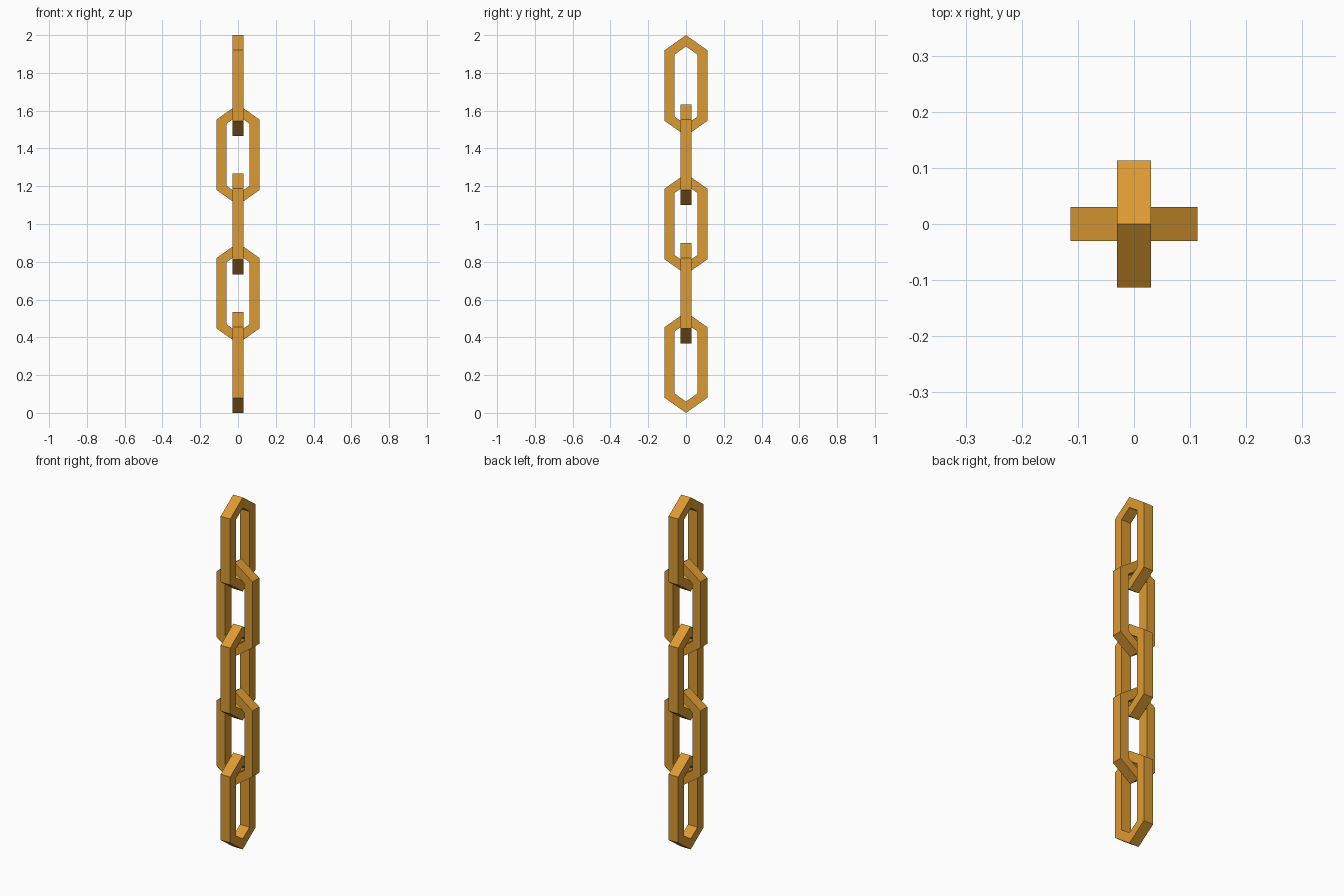
import bpy
import bmesh
from math import pi

cube = bpy.data.objects.get("Cube")
if cube:
    bpy.data.objects.remove(cube, do_unlink=True)

LINKS = 5
HEIGHT = 0.534
PITCH = (2 - HEIGHT) / (LINKS - 1)
THICK = 0.06

# Golden metal
gold = bpy.data.materials.new("golden_metal")
gold.use_nodes = True
color = (0.72, 0.325, 0.032, 1)
gold.diffuse_color = color
gold.node_tree.nodes["Principled BSDF"].inputs["Base Color"].default_value = color


def hexagon(half_width, shoulder, apex):
    """Elongated hexagon in the YZ plane, pointed at top and bottom."""
    return [(0, apex), (half_width, shoulder), (half_width, -shoulder),
            (0, -apex), (-half_width, -shoulder), (-half_width, shoulder)]


def link_mesh():
    """Six-sided link with a rectangular cross-section and mitred corners."""
    outer = hexagon(0.113, 0.187, HEIGHT / 2)
    inner = hexagon(0.061, 0.164, 0.207)
    bm = bmesh.new()
    h = THICK / 2
    # Four loops going round the cross-section
    loops = [[bm.verts.new((x, y, z)) for y, z in ring]
             for ring, x in ((outer, -h), (outer, h), (inner, h), (inner, -h))]
    for a, b in zip(loops, loops[1:] + loops[:1]):
        for i in range(len(a)):
            j = (i + 1) % len(a)
            bm.faces.new((a[i], a[j], b[j], b[i]))
    bmesh.ops.recalc_face_normals(bm, faces=bm.faces)
    mesh = bpy.data.meshes.new("chain_link")
    bm.to_mesh(mesh)
    bm.free()
    mesh.materials.append(gold)
    return mesh


# Chain: every second link is turned a quarter
mesh = link_mesh()
for n in range(LINKS):
    link = bpy.data.objects.new(f"chain_link_{n + 1}", mesh)
    link.location.z = HEIGHT / 2 + n * PITCH
    link.rotation_euler.z = (n % 2) * pi / 2
    bpy.context.collection.objects.link(link)
